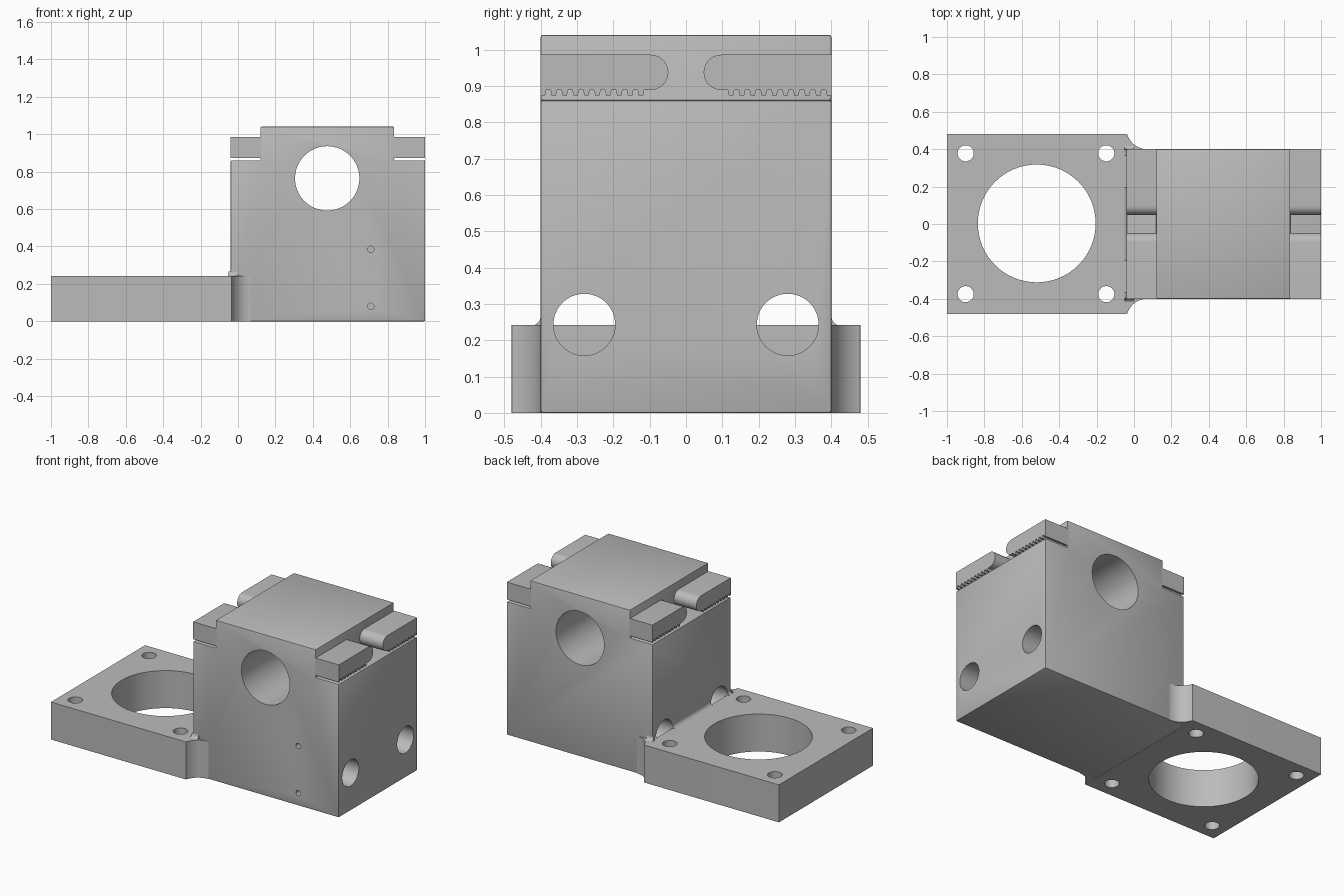
import bpy, bmesh
from math import sin, cos, pi, radians

if "Cube" in bpy.data.objects:
    bpy.data.objects.remove(bpy.data.objects["Cube"])

GREY = (0.5, 0.5, 0.5, 1)
grey = bpy.data.materials.new("plain grey")
grey.diffuse_color = GREY
grey.use_nodes = True
grey.node_tree.nodes["Principled BSDF"].inputs["Base Color"].default_value = GREY


def arc(cx, cy, r, start, end, n=12):
    """Points along an arc, angles in degrees."""
    angles = [radians(start + (end - start) * i / n) for i in range(n + 1)]
    return [(cx + r * cos(a), cy + r * sin(a)) for a in angles]


def prism(name, profile, axis, lo, hi):
    """Extrude a flat profile along an axis."""
    place = {"x": lambda a, b: (lo, a, b),
             "y": lambda a, b: (a, lo, b),
             "z": lambda a, b: (a, b, lo)}[axis]
    bm = bmesh.new()
    face = bm.faces.new([bm.verts.new(place(a, b)) for a, b in profile])
    grown = bmesh.ops.extrude_face_region(bm, geom=[face])["geom"]
    shift = [hi - lo if axis == k else 0 for k in "xyz"]
    bmesh.ops.translate(bm, vec=shift,
                        verts=[v for v in grown if isinstance(v, bmesh.types.BMVert)])
    bmesh.ops.recalc_face_normals(bm, faces=bm.faces)
    mesh = bpy.data.meshes.new(name)
    bm.to_mesh(mesh)
    bm.free()
    mesh.materials.append(grey)
    ob = bpy.data.objects.new(name, mesh)
    bpy.context.collection.objects.link(ob)
    return ob


def select(ob):
    bpy.ops.object.select_all(action="DESELECT")
    ob.select_set(True)
    bpy.context.view_layer.objects.active = ob


def drill(ob, a, b, r, axis, lo, hi):
    """Cut a round hole."""
    cutter = prism("hole_cutter", arc(a, b, r, 0, 360, 64)[:-1], axis, lo, hi)
    cutter.hide_render = True
    select(ob)
    mod = ob.modifiers.new("hole", "BOOLEAN")
    mod.operation, mod.solver, mod.object = "DIFFERENCE", "EXACT", cutter
    bpy.ops.object.modifier_apply(modifier=mod.name)
    bpy.data.objects.remove(cutter)


def smooth(ob):
    select(ob)
    bpy.ops.object.shade_smooth_by_angle(angle=radians(30))


# Carriage block with raised centre and side ledges
block = prism("carriage_block",
              [(-0.04, 0), (1, 0), (1, 0.86), (0.835, 0.86), (0.835, 1.04),
               (0.12, 1.04), (0.12, 0.86), (-0.04, 0.86)], "y", -0.4, 0.4)
select(block)
bevel = block.modifiers.new("edge", "BEVEL")
bevel.width, bevel.segments = 0.005, 2
bpy.ops.object.modifier_apply(modifier=bevel.name)
drill(block, 0.477, 0.764, 0.172, "y", -0.6, 0.6)
for y in (-0.28, 0.28):
    drill(block, y, 0.243, 0.085, "x", -0.2, 1.2)
for z in (0.08, 0.385):
    drill(block, 0.71, z, 0.017, "y", -0.5, -0.15)
smooth(block)

# Motor plate, flaring into the block sides
flare = [(-0.04, 0.48)] + arc(0.07, 0.51, 0.11, 196, 270) + [(0.07, 0.39), (-0.04, 0.39)]
half = [(-1, 0.48)] + flare
plate = prism("motor_plate", half + [(x, -y) for x, y in reversed(half)], "z", 0, 0.242)
drill(plate, -0.52, 0.003, 0.315, "z", -0.1, 0.4)
for x in (-0.9, -0.148):
    for y in (-0.375, 0.378):
        drill(plate, x, y, 0.043, "z", -0.1, 0.4)
smooth(plate)

# Small fillets where the plate meets the block
R = 0.027
Z = 0.24
wall = arc(-0.04 - R, Z + R, R, -90, 0, 8) + [(-0.03, Z + R), (-0.03, Z)]
for name, lo, hi in (("centre", -0.195, 0.195), ("left", 0.366, 0.4), ("right", -0.4, -0.366)):
    smooth(prism("wall_fillet_" + name, wall, "y", lo, hi))
side = arc(0.4 + R, Z + R, R, 270, 180, 8) + [(0.395, Z + R), (0.395, Z)]
for name, s in (("left", 1), ("right", -1)):
    smooth(prism("corner_fillet_" + name, [(s * y, z) for y, z in side], "x", -0.05, 0.0))

# Toothed belt clamps: round nose, flat top, small teeth underneath
PITCH = 0.03
finger = arc(0.097, 0.9375, 0.0485, 270, 90, 16) + [(0.4, 0.986)]
for i in range(10):
    y = 0.4 - i * PITCH
    finger += [(y, 0.874), (y - 0.012, 0.874), (y - 0.015, 0.889), (y - 0.027, 0.889)]
for end, lo, hi in (("inner", -0.04, 0.13), ("outer", 0.825, 1)):
    for name, s in (("left", 1), ("right", -1)):
        smooth(prism("belt_clamp_%s_%s" % (end, name),
                     [(s * y, z) for y, z in finger], "x", lo, hi))
